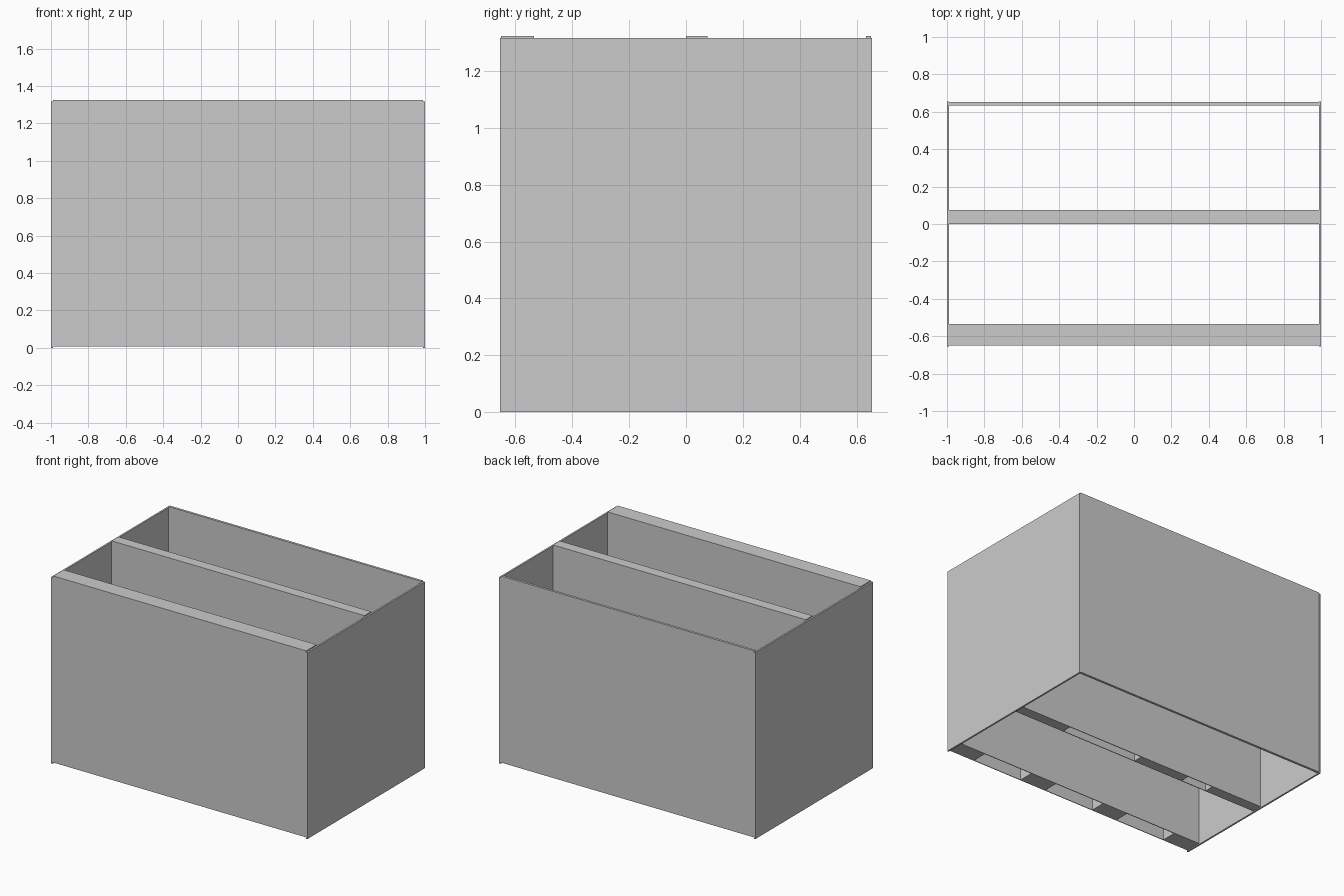
import bpy

if "Cube" in bpy.data.objects:
    bpy.data.objects.remove(bpy.data.objects["Cube"])


def box(name, x, y, z):
    """Axis-aligned box from (min, max) ranges."""
    bpy.ops.mesh.primitive_cube_add(
        size=1, location=[(a + b) / 2 for a, b in (x, y, z)])
    ob = bpy.context.object
    ob.name = name
    ob.scale = [b - a for a, b in (x, y, z)]
    bpy.ops.object.transform_apply(location=False, rotation=False, scale=True)
    return ob


HALF_X, HALF_Y = 1.0, 0.655
SIDE = 0.012
IN_X = HALF_X - SIDE          # inner face of the side panels
LOW, HIGH = 0.007, 1.324      # panels sit slightly above the sides
SKIN, CAP = 0.005, 0.01

# Side panels
box("right_side", (IN_X, HALF_X), (-HALF_Y, HALF_Y), (0, 1.316))
box("left_side", (-HALF_X, -IN_X), (-HALF_Y, HALF_Y), (0, 1.316))

# Thin back panel
box("back_panel", (-IN_X, IN_X), (0.634, 0.651), (LOW, HIGH))


def hollow_panel(name, y0, y1, studs):
    """Two skins with a closed top and upright studs, open underneath."""
    x = (-IN_X, IN_X)
    box(name + "_front_skin", x, (y0, y0 + SKIN), (LOW, HIGH - CAP))
    box(name + "_rear_skin", x, (y1 - SKIN, y1), (LOW, HIGH - CAP))
    box(name + "_top_cap", x, (y0, y1), (HIGH - CAP, HIGH))
    for i, (a, b) in enumerate(studs):
        box(f"{name}_stud_{i + 1}", (a, b), (y0 + SKIN, y1 - SKIN),
            (LOW, HIGH - CAP))


# Deep front panel and slimmer middle divider
hollow_panel("front_panel", -0.65, -0.535,
             [(-IN_X, -0.785), (-0.395, -0.195), (0.195, 0.4), (0.785, IN_X)])
hollow_panel("middle_divider", 0.0, 0.075,
             [(-IN_X, -0.59), (-0.39, 0.0), (0.59, IN_X)])
